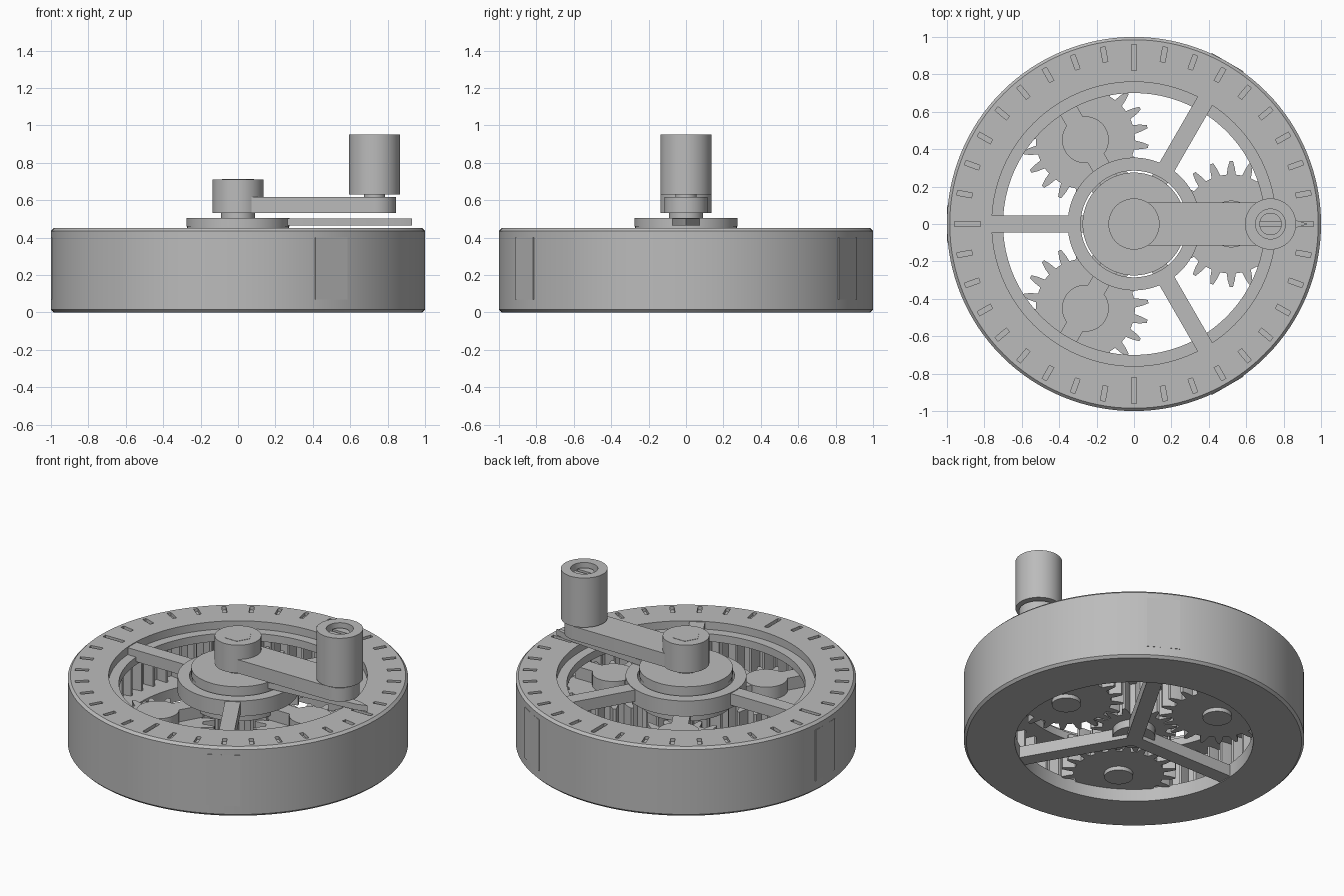
import bpy, bmesh
from math import sin, cos, pi, radians
from mathutils import Matrix, Vector

cube = bpy.data.objects.get("Cube")
if cube:
    bpy.data.objects.remove(cube, do_unlink=True)

grey = bpy.data.materials.new("plain_grey")
grey.use_nodes = True
grey.diffuse_color = (0.5, 0.5, 0.5, 1)
grey.node_tree.nodes["Principled BSDF"].inputs["Base Color"].default_value = (0.5, 0.5, 0.5, 1)
parts = []
PLANETS = (0, 120, 240)
SPOKES = (60, 180, 300)
ORBIT = 0.52


def finish(name, bm, matrix=None):
    """Turn a bmesh into a grey object."""
    if matrix:
        bm.transform(matrix)
    bmesh.ops.recalc_face_normals(bm, faces=bm.faces)
    mesh = bpy.data.meshes.new(name)
    bm.to_mesh(mesh)
    bm.free()
    mesh.materials.append(grey)
    obj = bpy.data.objects.new(name, mesh)
    bpy.context.collection.objects.link(obj)
    parts.append(obj)
    return obj


def turn(angle):
    return Matrix.Rotation(radians(angle), 4, "Z")


def shift(x, y=0, z=0):
    return Matrix.Translation((x, y, z))


def circle(radius, sides=64):
    return [(radius * cos(2 * pi * i / sides), radius * sin(2 * pi * i / sides))
            for i in range(sides)]


def rect(x0, x1, half):
    return [(x0, -half), (x1, -half), (x1, half), (x0, half)]


def add_prism(bm, outline, z0, z1, hole=None, matrix=Matrix()):
    """Extrude an outline; a hole needs the same number of points."""
    def ring(points, z):
        return [bm.verts.new(matrix @ Vector((x, y, z))) for x, y in points]

    def bridge(a, b):
        for i in range(len(a)):
            j = (i + 1) % len(a)
            bm.faces.new((a[i], a[j], b[j], b[i]))

    low, high = ring(outline, z0), ring(outline, z1)
    bridge(low, high)
    if hole:
        in_low, in_high = ring(hole, z0), ring(hole, z1)
        bridge(in_low, in_high)
        bridge(low, in_low)
        bridge(high, in_high)
    else:
        bm.faces.new(low)
        bm.faces.new(high)


def prism(name, outline, z0, z1, hole=None, matrix=None):
    bm = bmesh.new()
    add_prism(bm, outline, z0, z1, hole)
    return finish(name, bm, matrix)


def lathe(name, profile, sides=128, matrix=None):
    """Spin a closed (radius, height) profile around z."""
    bm = bmesh.new()
    rings = [[bm.verts.new((x, y, z)) for x, y in circle(r, sides)] for r, z in profile]
    for k, a in enumerate(rings):
        b = rings[(k + 1) % len(rings)]
        for i in range(sides):
            j = (i + 1) % sides
            bm.faces.new((a[i], a[j], b[j], b[i]))
    return finish(name, bm, matrix)


def gear(teeth, root, tip, phase=0):
    """Tooth outline with a tooth centred on the phase (in tooth pitches)."""
    middle = (root + tip) / 2
    shape = ((-0.5, root), (-0.29, root), (-0.2, middle), (-0.08, tip),
             (0.08, tip), (0.2, middle), (0.29, root))
    points = []
    for i in range(teeth):
        for f, r in shape:
            a = 2 * pi * (i + f + phase) / teeth
            points.append((r * cos(a), r * sin(a)))
    return points


def cut(obj, cutter):
    """Subtract the cutter and discard it."""
    cutter.hide_render = True
    mod = obj.modifiers.new("cut", "BOOLEAN")
    mod.operation = "DIFFERENCE"
    mod.solver = "EXACT"
    mod.object = cutter
    bpy.context.view_layer.objects.active = obj
    bpy.ops.object.modifier_apply(modifier=mod.name)
    parts.remove(cutter)
    bpy.data.objects.remove(cutter, do_unlink=True)


# Housing with chamfered rims, stepped top opening and engraved scale
housing = lathe("housing", [
    (0.70, 0), (0.985, 0), (1, 0.015), (1, 0.435), (0.985, 0.45), (0.76, 0.45),
    (0.76, 0.40), (0.70, 0.40), (0.70, 0.35), (0.88, 0.35), (0.88, 0.09), (0.70, 0.09)])
bm = bmesh.new()
for step in range(36):
    start = 0.82 if step % 9 == 0 else 0.88
    add_prism(bm, rect(start, 0.96, 0.013), 0.43, 0.47, matrix=turn(step * 10))
cut(housing, finish("scale_cutter", bm))

# Internal ring gear, teeth pointing inward
ring_teeth = gear(54, 0.86, 0.795, phase=0.5)
outer = [Vector(p).normalized() * 0.885 for p in ring_teeth]
prism("ring_gear", outer, 0.085, 0.355, hole=ring_teeth)

# Side plates, top spokes and bottom spokes
for n, angle in enumerate(SPOKES, 1):
    prism(f"side_plate_{n}", rect(0.985, 1.0, 0.098), 0.07, 0.40, matrix=turn(angle))
    prism(f"top_spoke_{n}", rect(0.33, 0.765, 0.046), 0.37, 0.445, matrix=turn(angle))
    prism(f"bottom_spoke_{n}", rect(0, 0.72, 0.046), 0.005, 0.08, matrix=turn(angle))
lathe("top_hub_ring", [(0.285, 0.35), (0.355, 0.35), (0.355, 0.45), (0.285, 0.45)])
prism("bottom_hub", circle(0.125), 0.03, 0.12)

# Sun gear and its shaft
prism("sun_gear", gear(15, 0.19, 0.255, phase=0.5), 0.08, 0.30)
prism("sun_shaft", circle(0.272), 0.28, 0.47)

# Planet gears with axles, carried on radial arms
for n, angle in enumerate(PLANETS, 1):
    place = turn(angle) @ shift(ORBIT)
    prism(f"planet_gear_{n}", gear(20, 0.265, 0.338), 0.08, 0.25, matrix=place)
    prism(f"planet_axle_{n}", circle(0.125), 0.24, 0.33, matrix=place)
    prism(f"planet_peg_{n}", circle(0.085), 0.055, 0.09, matrix=place)
    prism(f"carrier_arm_{n}", rect(0.25, 0.76, 0.05), 0.25, 0.328, matrix=turn(angle))

# Pointer disc and tapered pointer
prism("pointer_disc", circle(0.275, 96), 0.46, 0.505)
prism("pointer", [(0.2, -0.078), (0.86, -0.022), (0.93, 0), (0.86, 0.022), (0.2, 0.078)],
      0.465, 0.503)

# Crank hub, arm with rounded end, and hexagonal cap
KNOB = 0.73
prism("crank_neck", circle(0.09), 0.5, 0.535)
prism("crank_hub", circle(0.137), 0.53, 0.71)
prism("hex_cap", circle(0.085, 6), 0.705, 0.712)
end = [(KNOB + 0.116 * sin(pi * i / 24), -0.116 * cos(pi * i / 24)) for i in range(25)]
prism("crank_arm", [(0, 0.116), (0, -0.116)] + end, 0.53, 0.618)

# Knob with recessed slotted screw
prism("knob_neck", circle(0.057), 0.61, 0.70, matrix=shift(KNOB))
lathe("knob", [(0.045, 0.63), (0.137, 0.63), (0.137, 0.95), (0.08, 0.95),
               (0.08, 0.88), (0.045, 0.88)], 64, shift(KNOB))
screw = prism("knob_screw", circle(0.06), 0.65, 0.925, matrix=shift(KNOB))
cut(screw, prism("slot_cutter", rect(-0.1, 0.1, 0.012), 0.895, 0.95, matrix=shift(KNOB)))

# Smooth round walls, keep edges crisp
bpy.ops.object.select_all(action="DESELECT")
for obj in parts:
    obj.select_set(True)
bpy.context.view_layer.objects.active = housing
bpy.ops.object.shade_smooth_by_angle(angle=radians(25))
